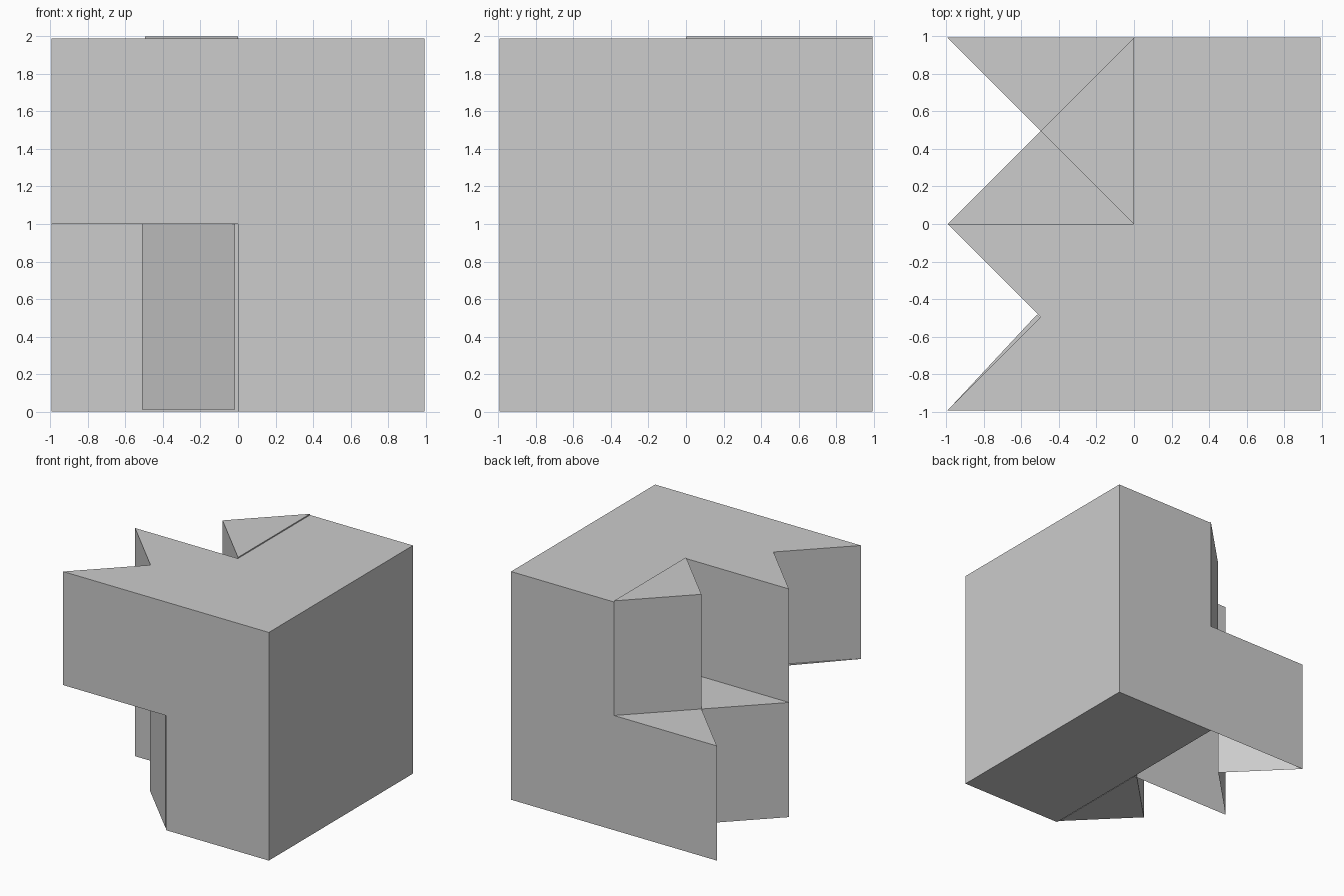
import bpy
import bmesh

cube = bpy.data.objects.get("Cube")
if cube:
    bpy.data.objects.remove(cube, do_unlink=True)

grey = bpy.data.materials.new("light_grey")
grey.use_nodes = True
colour = (0.604, 0.604, 0.604, 1)
grey.diffuse_color = colour
for node in grey.node_tree.nodes:
    if node.type == "BSDF_PRINCIPLED":
        node.inputs["Base Color"].default_value = colour

HALF = 0.993
TOP = 1.99
MID = 1.0


def prism(name, outline, z0, z1, shift=(0, 0), open_base=False):
    """Extrude a plan outline; an open base also leaves out the last side."""
    bm = bmesh.new()
    low, high = [
        [bm.verts.new((x * HALF + shift[0], y * HALF + shift[1], z)) for x, y in outline]
        for z in (z0, z1)
    ]
    count = len(outline)
    for i in range(count - 1 if open_base else count):
        j = (i + 1) % count
        bm.faces.new((low[i], low[j], high[j], high[i]))
    bm.faces.new(high)
    if not open_base:
        bm.faces.new(low[::-1])
    mesh = bpy.data.meshes.new(name)
    bm.to_mesh(mesh)
    bm.free()
    mesh.materials.append(grey)
    obj = bpy.data.objects.new(name, mesh)
    bpy.context.collection.objects.link(obj)
    return obj


# Full-height half block
prism("main_block", [(0, -1), (1, -1), (1, 1), (0, 1)], 0, TOP)

# Notched arms: upper at the front, hollow lower at the back
arm = [(0, 1), (-1, 1), (-0.5, 0.5), (-1, 0), (0, 0)]
prism("lower_back_arm", arm, 0, MID, open_base=True)
prism("upper_front_arm", [(x, -y) for x, y in arm[::-1]], MID, TOP)

# Triangular keys beside the arms
key = [(0, 0), (0, 1), (-0.5, 0.5)]
front_key = [(x, -y) for x, y in key[::-1]]
prism("upper_back_key", key, MID, 2.0)
prism("lower_front_key", front_key, 0.01, MID, shift=(-0.015, 0.015))

# Thin lip under the upper arm
prism("underside_lip", [(-1, -1), (0, -1), (-0.52, -0.485)], MID, MID + 0.005)
